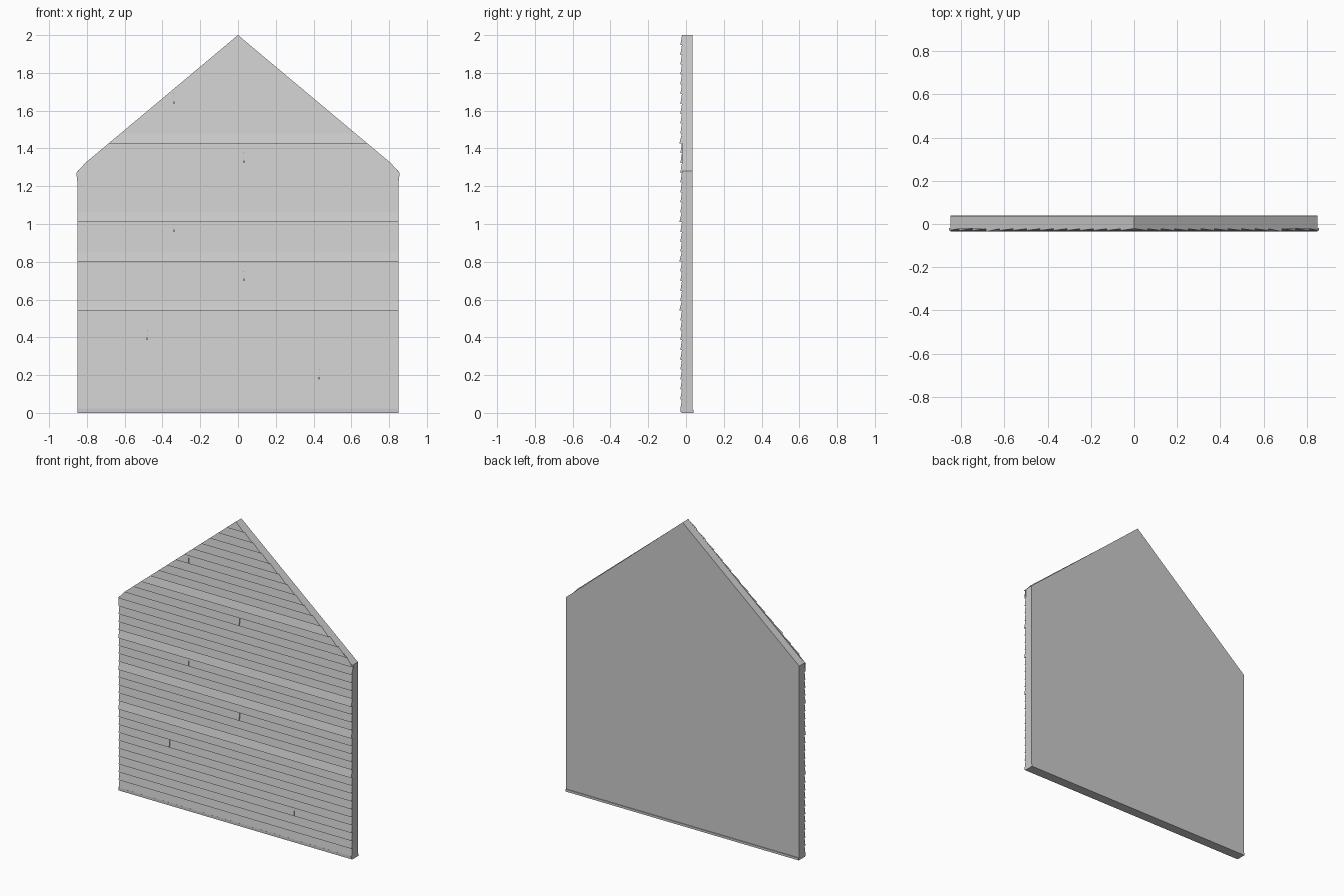
import bpy, bmesh

cube = bpy.data.objects.get("Cube")
if cube:
    bpy.data.objects.remove(cube)

grey = bpy.data.materials.new("light grey")
grey.use_nodes = True
colour = (0.6, 0.6, 0.6, 1)
grey.diffuse_color = colour
grey.node_tree.nodes["Principled BSDF"].inputs["Base Color"].default_value = colour

EAVE, PEAK, HALF = 1.28, 2.0, 0.85
BASE, ROWS = 0.02, 38
PITCH = (PEAK - BASE) / ROWS


def half_width(z):
    """Half the gable's width at height z."""
    if z < EAVE - 0.02:
        return HALF
    return max(0.001, min(0.856, 0.86 * (PEAK - z) / (PEAK - EAVE)))


def loft(bm, first, second):
    """Closed solid between two matching outlines."""
    a = [bm.verts.new(p) for p in first]
    b = [bm.verts.new(p) for p in second]
    bm.faces.new(a)
    bm.faces.new(b[::-1])
    for i in range(len(a)):
        j = (i + 1) % len(a)
        bm.faces.new((a[j], a[i], b[i], b[j]))


def finish(bm, name):
    bmesh.ops.recalc_face_normals(bm, faces=bm.faces)
    mesh = bpy.data.meshes.new(name)
    bm.to_mesh(mesh)
    bm.free()
    mesh.materials.append(grey)
    obj = bpy.data.objects.new(name, mesh)
    bpy.context.collection.objects.link(obj)
    return obj


# Gable wall core
bm = bmesh.new()
outline = [(-HALF, 0.01), (HALF, 0.01), (HALF, EAVE), (0, PEAK), (-HALF, EAVE)]
loft(bm, [(x, -0.02, z) for x, z in outline], [(x, 0.035, z) for x, z in outline])
finish(bm, "gable_wall")

# Sill and starter strip under the siding
for name, y0, y1, z0, z1 in (("sill", -0.024, 0.04, 0, 0.015),
                             ("starter_strip", -0.03, -0.018, 0.004, 0.022)):
    bm = bmesh.new()
    ring = [(y0, z0), (y1, z0), (y1, z1), (y0, z1)]
    loft(bm, [(-HALF, y, z) for y, z in ring], [(HALF, y, z) for y, z in ring])
    finish(bm, name)

# Lapped siding boards, some rows butted from two lengths, some leaning out
joints = {3: 0.43, 7: -0.48, 13: 0.03, 18: -0.34, 25: 0.03, 31: -0.34}
leaning = (10, 15, 19, 27)
bm = bmesh.new()
for row in range(ROWS):
    z0 = BASE + row * PITCH
    z1 = min(z0 + PITCH + 0.002, PEAK)
    lip = -0.035 if row in leaning else -0.03
    section = [(-0.019, z0), (lip, z0), (-0.0215, z1), (-0.019, z1)]
    ends = [-1, 1]
    spans = [(None, None)]
    if row in joints:
        spans = [(None, joints[row] - 0.002), (joints[row] + 0.002, None)]
    for left, right in spans:
        loft(bm,
             [(-half_width(z) if left is None else left, y, z) for y, z in section],
             [(half_width(z) if right is None else right, y, z) for y, z in section])
finish(bm, "siding_boards")
